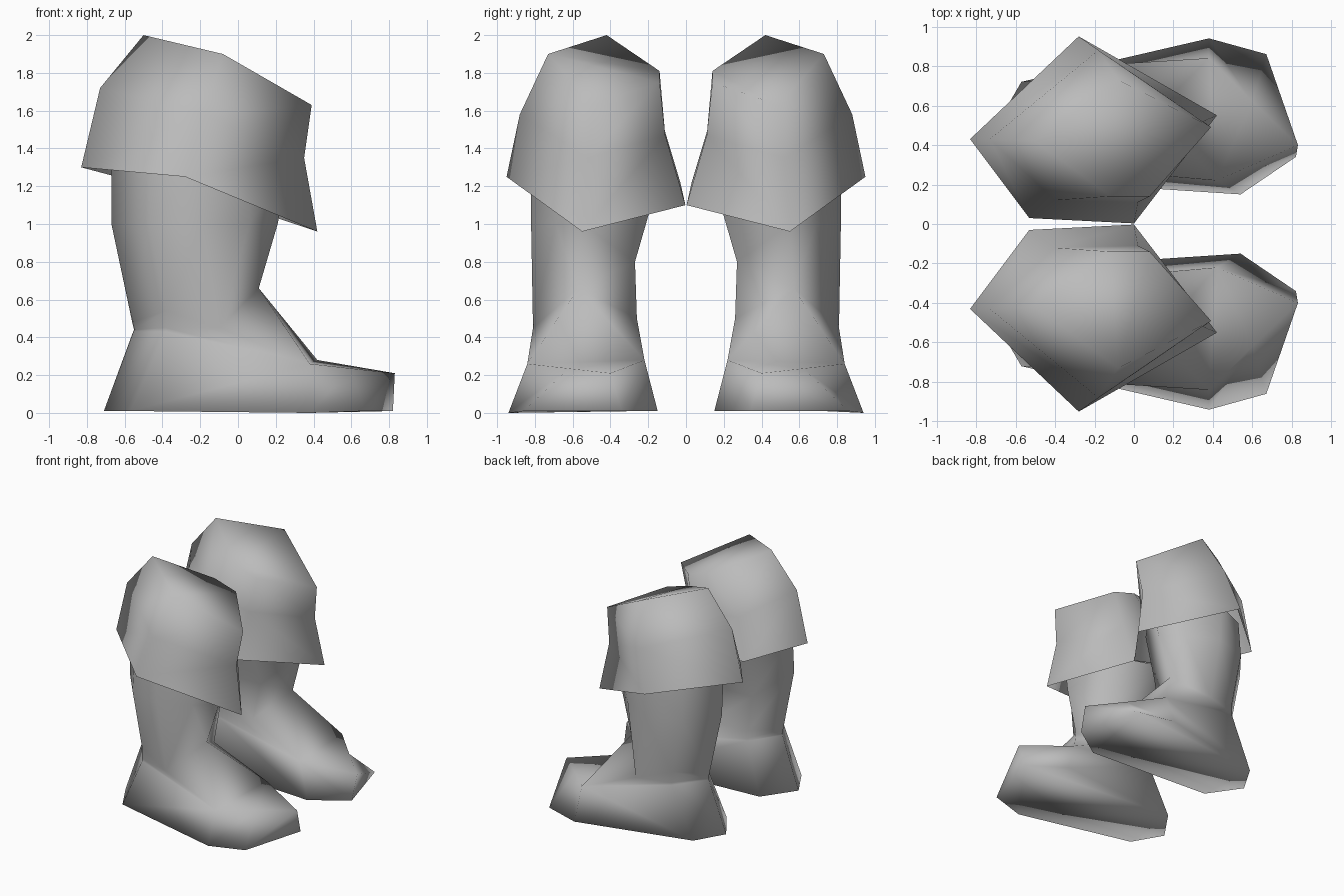
import bpy, bmesh
from mathutils import Vector

if "Cube" in bpy.data.objects:
    bpy.data.objects.remove(bpy.data.objects["Cube"])

grey = bpy.data.materials.new("plain_grey")
grey.diffuse_color = (0.5, 0.5, 0.5, 1)
grey.use_nodes = True
grey.node_tree.nodes["Principled BSDF"].inputs["Base Color"].default_value = grey.diffuse_color


def loft(name, rings, cap_start, cap_end):
    """Skin matching rings of points, then mirror across y = 0 for the pair."""
    bm = bmesh.new()
    rows = [[bm.verts.new(p) for p in ring] for ring in rings]
    n = len(rows[0])
    for a, b in zip(rows, rows[1:]):
        for i in range(n):
            j = (i + 1) % n
            bm.faces.new((a[i], a[j], b[j], b[i]))
    for row, cap in ((rows[0], cap_start), (rows[-1], cap_end)):
        if cap:
            bm.faces.new(row)
    # repeated points collapse, turning quads into triangles
    bmesh.ops.remove_doubles(bm, verts=bm.verts, dist=0.0005)
    bmesh.ops.recalc_face_normals(bm, faces=bm.faces)
    for f in bm.faces:
        f.smooth = True
    me = bpy.data.meshes.new(name)
    bm.to_mesh(me)
    bm.free()
    me.materials.append(grey)
    ob = bpy.data.objects.new(name, me)
    bpy.context.collection.objects.link(ob)
    m = ob.modifiers.new("pair", 'MIRROR')
    m.use_axis = (False, True, False)
    m.use_mirror_merge = False
    return ob


# foot and shaft: rings run heel, outer heel, outer foot, outer toe, toe tip, inner foot, inner heel
toe_out, toe_in, tongue = (.38, .84, .26), (.42, .22, .28), (.11, .57, .66)
sole = [(-.71, .48, .01), (-.57, .72, .01), (.38, .94, 0), (.67, .86, .01),
        (.82, .34, .01), (.54, .15, .01), (-.53, .22, .01)]
toe = [(-.555, .49, .43), (-.38, .73, .43), toe_out, (.60, .62, .235),
       (.83, .40, .21), toe_in, (-.38, .27, .42)]
instep = [(-.55, .49, .44), (-.38, .73, .45), toe_out, toe_out,
          toe_in, toe_in, (-.38, .27, .44)]
ankle = [(-.56, .49, .48), (-.38, .73, .54), (-.10, .81, .45), tongue,
         tongue, (-.04, .26, .50), (-.38, .28, .50)]
calf = [(-.67, .48, 1.0), (-.47, .73, 1.0), (-.18, .82, 1.0), (.06, .69, 1.0),
        (.21, .55, 1.0), (.02, .27, .80), (-.42, .27, .80)]
shaft_top = [(-.67, .46, 1.30), (-.47, .70, 1.30), (-.20, .82, 1.30), (.06, .67, 1.30),
             (.27, .53, 1.30), (.0, .14, 1.25), (-.44, .14, 1.25)]
loft("boot_foot_and_shaft", [sole, toe, instep, ankle, calf, shaft_top], True, False)

# flared cuff with a closed top: rings run back, outer, front, inner front, inner back
hem = [(-.83, .43, 1.30), (-.28, .95, 1.25), (.42, .55, .96), (0, .003, 1.10), (-.53, .03, 1.22)]
middle = [(-.73, .43, 1.72), (-.18, .88, 1.58), (.35, .52, 1.35), (.02, .11, 1.47), (-.40, .12, 1.52)]
rim = [(-.50, .42, 2.0), (-.08, .73, 1.90), (.39, .49, 1.63), (.08, .14, 1.75), (-.12, .14, 1.81)]
loft("boot_cuff", [hem, middle, rim], False, True)
